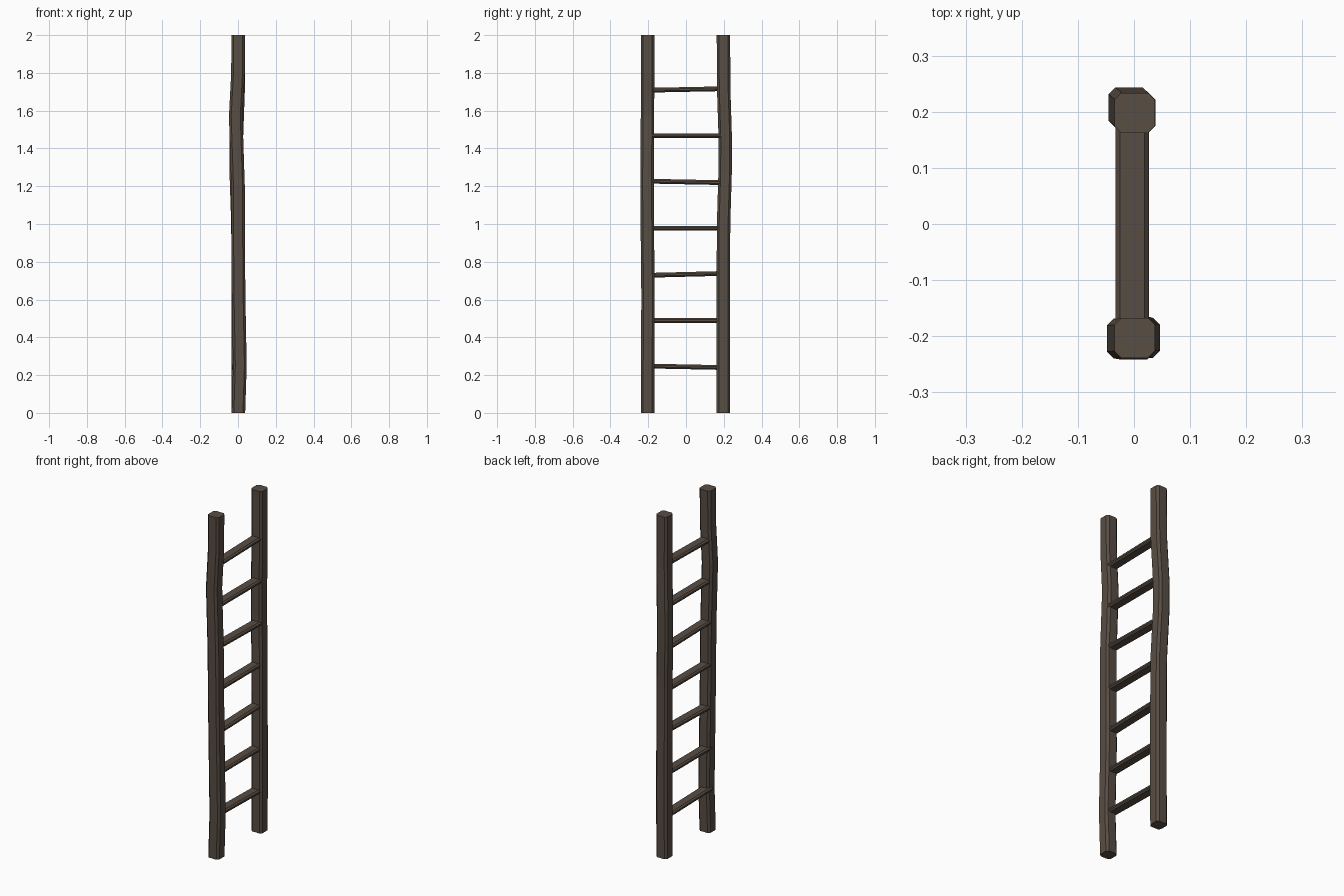
import bpy, bmesh
from mathutils import Vector

if "Cube" in bpy.data.objects:
    bpy.data.objects.remove(bpy.data.objects["Cube"])

wood = bpy.data.materials.new("dark_brown_wood")
wood.diffuse_color = (0.098, 0.074, 0.057, 1)
wood.use_nodes = True
wood.node_tree.nodes["Principled BSDF"].inputs["Base Color"].default_value = wood.diffuse_color


def octagon(hw, hh, c):
    # rectangle with chamfered corners
    return [(hw - c, -hh), (hw, -hh + c), (hw, hh - c), (hw - c, hh),
            (-hw + c, hh), (-hw, hh - c), (-hw, -hh + c), (-hw + c, -hh)]


def loft(name, rings):
    # bridge matching rings of points and cap both ends
    bm = bmesh.new()
    loops = [[bm.verts.new(p) for p in ring] for ring in rings]
    for a, b in zip(loops, loops[1:]):
        for i in range(len(a)):
            j = (i + 1) % len(a)
            bm.faces.new((a[i], a[j], b[j], b[i]))
    bm.faces.new(loops[0])
    bm.faces.new(loops[-1])
    bmesh.ops.recalc_face_normals(bm, faces=bm.faces[:])
    me = bpy.data.meshes.new(name)
    bm.to_mesh(me)
    bm.free()
    me.materials.append(wood)
    ob = bpy.data.objects.new(name, me)
    bpy.context.collection.objects.link(ob)
    return ob


# Side rails: slightly crooked posts, path points are (x, y, z)
rails = {
    "front_rail": [(0.002, -0.203, 0), (0.010, -0.203, 0.25), (0.003, -0.201, 0.62),
                   (0.001, -0.204, 0.9), (0.0, -0.206, 1.2), (-0.012, -0.204, 1.57),
                   (0.0, -0.203, 1.8), (0.001, -0.203, 2)],
    "back_rail": [(0.001, 0.198, 0), (0.002, 0.198, 0.4), (0.001, 0.198, 0.8),
                  (0.0, 0.199, 1.0), (-0.009, 0.207, 1.27), (-0.009, 0.208, 1.45),
                  (0.0, 0.200, 1.7), (0.001, 0.198, 2)],
}
section = octagon(0.036, 0.0355, 0.012)
for name, path in rails.items():
    loft(name, [[Vector((x + u, y + v, z)) for u, v in section] for x, y, z in path])

# Rungs: flat chamfered bars, each with a small tilt
rung_section = octagon(0.030, 0.0125, 0.008)
tilts = [0.004, 0.0, -0.005, 0.0, 0.004, 0.0, -0.004]
for i, t in enumerate(tilts):
    z = 0.244 + i * 0.2447
    loft(f"rung_{i + 1}", [[Vector((-0.003 + u, y, z + s * t + v)) for u, v in rung_section]
                           for y, s in ((-0.2, -1), (0.2, 1))])

# Tilt direction: bottom rung rises towards the back, so mirror the tilt
for i in range(len(tilts)):
    for v in bpy.data.objects[f"rung_{i + 1}"].data.vertices:
        v.co.y = -v.co.y
    bpy.data.objects[f"rung_{i + 1}"].data.flip_normals()
